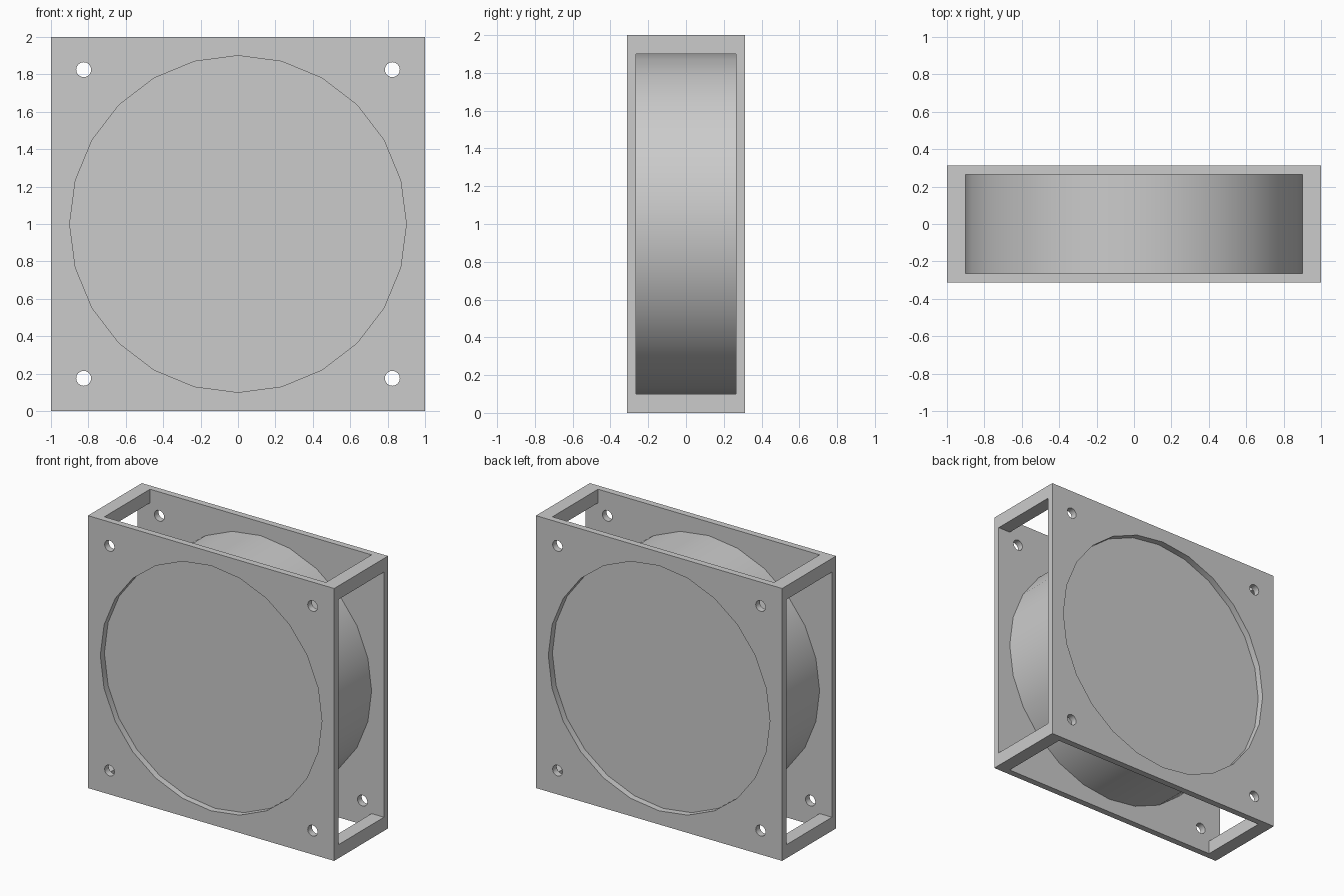
import bpy
import math

if "Cube" in bpy.data.objects:
    bpy.data.objects.remove(bpy.data.objects["Cube"], do_unlink=True)

DEPTH = 0.625     # full front-to-back size
INNER = 0.53      # gap between the two plates
RADIUS = 0.9
BAR = 0.1         # corner bar thickness
HOLE = 0.825      # screw hole offset from the centre

grey = bpy.data.materials.new("plain_grey")
grey.use_nodes = True
colour = (0.6, 0.6, 0.6, 1)
grey.diffuse_color = colour
grey.node_tree.nodes["Principled BSDF"].inputs["Base Color"].default_value = colour


def box(name, size):
    bpy.ops.mesh.primitive_cube_add(size=1, location=(0, 0, 1))
    ob = bpy.context.object
    ob.name = name
    ob.scale = size
    bpy.ops.object.transform_apply(location=False, rotation=False, scale=True)
    return ob


def drum(name, radius, length, sides, x=0, z=0):
    bpy.ops.mesh.primitive_cylinder_add(
        vertices=sides, radius=radius, depth=length,
        location=(x, 0, 1 + z), rotation=(math.pi / 2, 0, 0))
    ob = bpy.context.object
    ob.name = name
    return ob


def cut(target, cutter):
    cutter.hide_render = True
    bpy.context.view_layer.objects.active = target
    mod = target.modifiers.new("cut", 'BOOLEAN')
    mod.operation = 'DIFFERENCE'
    mod.solver = 'EXACT'
    mod.object = cutter
    bpy.ops.object.modifier_apply(modifier=mod.name)
    bpy.data.objects.remove(cutter, do_unlink=True)


def finish(ob):
    ob.data.materials.clear()
    ob.data.materials.append(grey)
    bpy.ops.object.select_all(action='DESELECT')
    ob.select_set(True)
    bpy.context.view_layer.objects.active = ob
    bpy.ops.object.shade_smooth_by_angle(angle=math.radians(30))


# Square housing: two plates joined by four corner bars
housing = box("housing", (2, DEPTH, 2))
opening = 2 - 2 * BAR
cut(housing, box("side_slot", (3, INNER, opening)))
cut(housing, box("top_slot", (opening, INNER, 3)))

# Round opening and screw holes through both plates
cut(housing, drum("round_opening", RADIUS, 1, 24))
for sx in (-1, 1):
    for sz in (-1, 1):
        cut(housing, drum("screw_hole", 0.04, 1, 16, sx * HOLE, sz * HOLE))
finish(housing)

# Solid drum between the plates, slightly recessed
finish(drum("centre_drum", RADIUS, INNER, 24))
